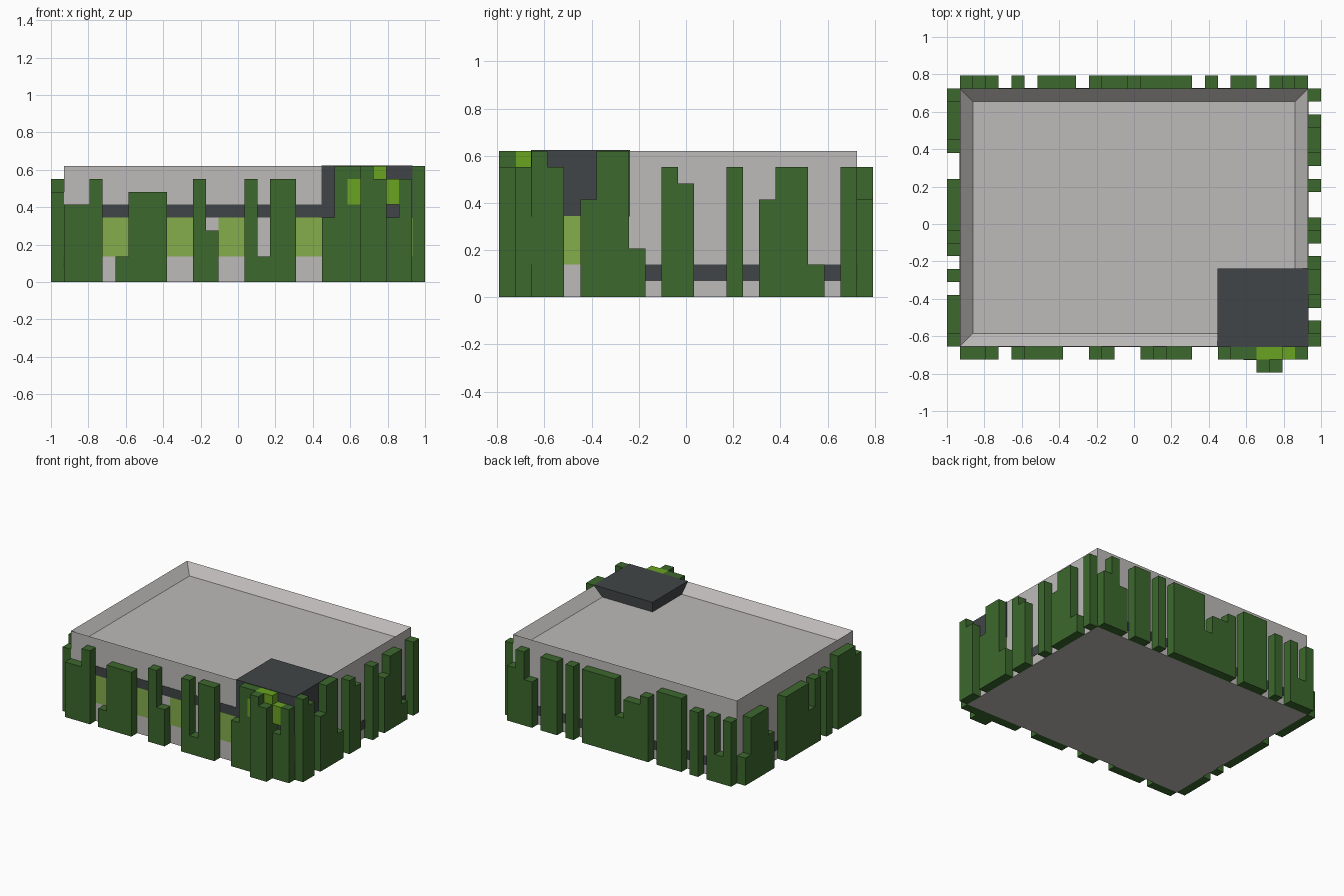
import bpy, bmesh
from mathutils import Vector

cube = bpy.data.objects.get("Cube")
if cube:
    bpy.data.objects.remove(cube, do_unlink=True)

U = 2 / 29                      # size of one grid cell
ORIGIN = Vector((-1, -11.5 * U, 0))
SKIN = 0.003                    # thickness of painted plates


def material(name, rgb):
    m = bpy.data.materials.new(name)
    m.use_nodes = True
    m.diffuse_color = (*rgb, 1)
    m.node_tree.nodes["Principled BSDF"].inputs["Base Color"].default_value = (*rgb, 1)
    return m


CONCRETE = material("warm_grey", (0.515, 0.497, 0.485))
SLATE = material("dark_slate", (0.053, 0.060, 0.063))
HEDGE = material("hedge_green", (0.045, 0.138, 0.026))
GLASS = material("pale_green_glass", (0.227, 0.418, 0.070))
LEAF = material("bright_leaf", (0.144, 0.366, 0.015))


def finish(name, bm, mat):
    bmesh.ops.recalc_face_normals(bm, faces=bm.faces)
    mesh = bpy.data.meshes.new(name)
    bm.to_mesh(mesh)
    bm.free()
    mesh.materials.append(mat)
    ob = bpy.data.objects.new(name, mesh)
    bpy.context.collection.objects.link(ob)
    return ob


def box_bm(lo, hi, grow=0):
    """Box between two grid corners, optionally grown a little."""
    a = ORIGIN + Vector(lo) * U
    b = ORIGIN + Vector(hi) * U
    bm = bmesh.new()
    bmesh.ops.create_cube(bm, size=1)
    for v in bm.verts:
        v.co = Vector([(a[k] - grow) if v.co[k] < 0 else (b[k] + grow) for k in range(3)])
    return bm


def box(name, lo, hi, mat, grow=0):
    return finish(name, box_bm(lo, hi, grow), mat)


def plate(name, side, start, end, low, high, mat):
    """Thin painted panel on one outer wall."""
    t = SKIN / U
    spans = {
        "front": ((start, 2 - t, low), (end, 2, high)),
        "back": ((start, 22, low), (end, 22 + t, high)),
        "right": ((28, start, low), (28 + t, end, high)),
        "left": ((1 - t, start, low), (1, end, high)),
    }
    return box(name, *spans[side], mat)


def hedge_row(name, heights, first, axis, depth):
    """Stepped hedges: each run of non-zero heights becomes one extruded skyline."""
    bm = bmesh.new()
    across = 1 - axis

    def vert(along, z):
        p = [0, 0, z]
        p[axis], p[across] = along, depth
        return bm.verts.new(ORIGIN + Vector(p) * U)

    pos = first
    for run in heights.replace("0", " ").split(" "):
        if run:
            outline = [(pos, 0)]
            for i, h in enumerate(run):
                h = int(h)
                if outline[-1][1] != h:
                    outline.append((pos + i, h))
                if i + 1 == len(run) or int(run[i + 1]) != h:
                    outline.append((pos + i + 1, h))
            outline.append((pos + len(run), 0))
            face = bm.faces.new([vert(*p) for p in outline])
            out = bmesh.ops.extrude_face_region(bm, geom=[face], use_keep_orig=True)
            push = Vector((0, 0, 0))
            push[across] = U
            for g in out["geom"]:
                if isinstance(g, bmesh.types.BMVert):
                    g.co += push
        pos += len(run) + 1
    return finish(name, bm, HEDGE)


# Building shell with a sunken flat roof
bm = box_bm((1, 2, 0), (28, 22, 9))
roof = max(bm.faces, key=lambda f: f.calc_center_median().z)
bmesh.ops.inset_region(bm, faces=[roof], thickness=U, use_even_offset=True)
for v in roof.verts:
    v.co.z -= U
finish("building_shell", bm, CONCRETE)

# Entrance tower block over the front corner
box("corner_block", (21, 2, 5), (28, 8, 9), SLATE, SKIN)

# Shop windows and trim strips
for n, (a, b) in enumerate([(1, 8), (9, 12), (13, 16), (17, 28)]):
    plate(f"front_window_{n + 1}", "front", a, b, 2, 5, GLASS)
plate("side_window", "right", 2, 8, 2, 5, GLASS)
plate("front_trim", "front", 1, 21, 5, 6, SLATE)
for side, a, b in [("right", 8, 22), ("back", 1, 28), ("left", 2, 22)]:
    plate(f"{side}_base_trim", side, a, b, 1, 2, SLATE)

# Hedges around all four walls, one height digit per cell
hedge_row("front_hedge", "668027770084008288005998858", 1, 0, 1)
hedge_row("back_hedge", "737070888076648888080880586", 1, 0, 22)
hedge_row("right_hedge", "98069930870080688208", 2, 1, 28)
hedge_row("left_hedge", "78880707477770047773", 2, 1, 0)
hedge_row("entrance_hedge", "98", 24, 0, 0)

# Bright leaves over the entrance
box("leaf_top", (24, 1, 8), (26, 2, 9), LEAF)
box("leaf_right", (26, 1, 6), (27, 2, 8), LEAF)
box("leaf_left", (23, 1 - SKIN / U, 6), (24, 1.5, 8), LEAF)
